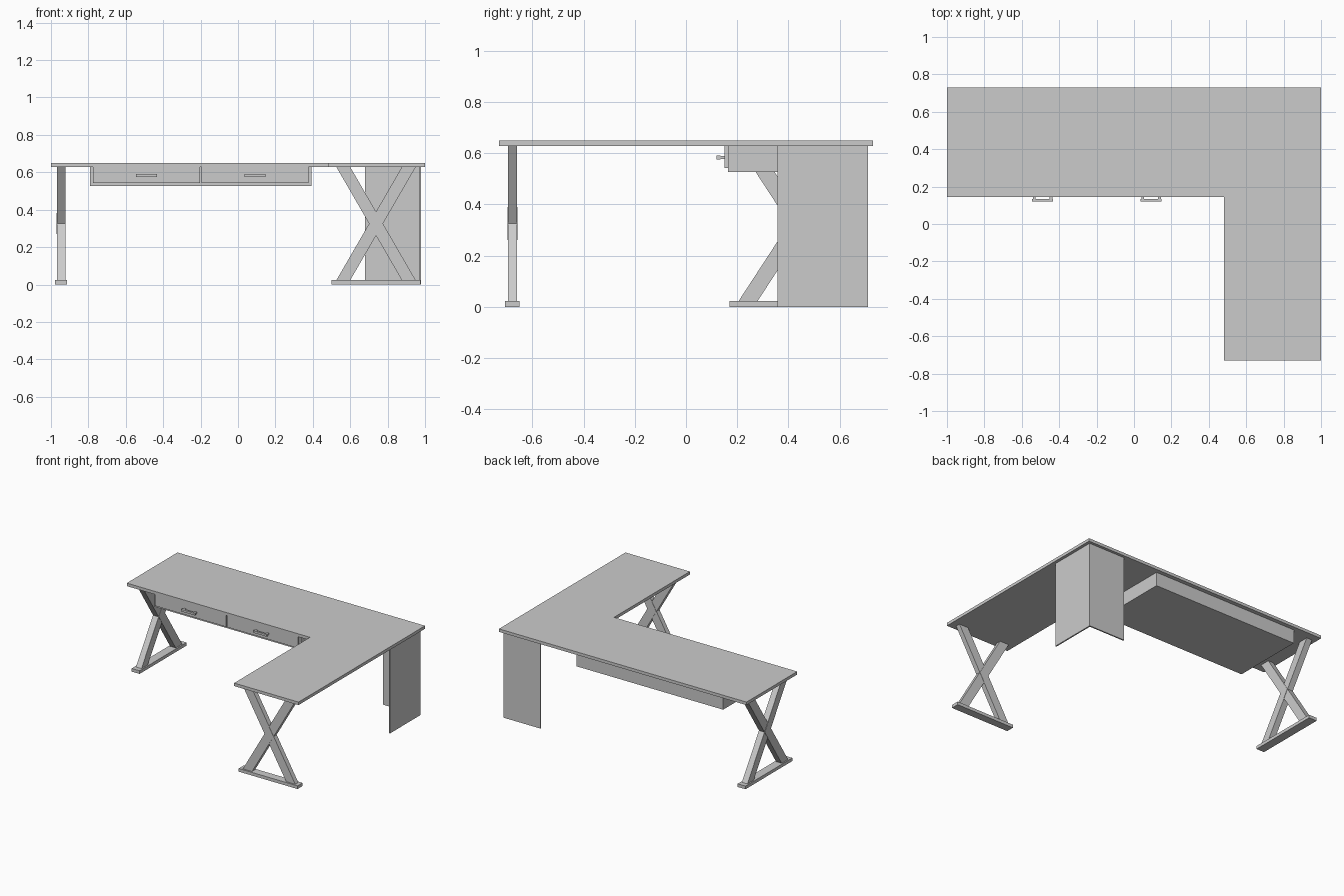
import bpy, bmesh
from mathutils import Vector

cube = bpy.data.objects.get("Cube")
if cube:
    bpy.data.objects.remove(cube, do_unlink=True)

mat = bpy.data.materials.new("light_grey")
mat.use_nodes = True
GREY = (0.6, 0.6, 0.6, 1)
mat.diffuse_color = GREY
mat.node_tree.nodes["Principled BSDF"].inputs["Base Color"].default_value = GREY


def prism(name, outline, direction):
    """Extrude a closed outline along a direction."""
    bm = bmesh.new()
    face = bm.faces.new([bm.verts.new(p) for p in outline])
    new = bmesh.ops.extrude_face_region(bm, geom=[face])["geom"]
    bmesh.ops.translate(bm, vec=Vector(direction),
                        verts=[g for g in new if isinstance(g, bmesh.types.BMVert)])
    bmesh.ops.recalc_face_normals(bm, faces=bm.faces)
    mesh = bpy.data.meshes.new(name)
    bm.to_mesh(mesh)
    bm.free()
    mesh.materials.append(mat)
    obj = bpy.data.objects.new(name, mesh)
    bpy.context.collection.objects.link(obj)
    return obj


def box(name, x0, x1, y0, y1, z0, z1):
    outline = [(x0, y0, z0), (x1, y0, z0), (x1, y1, z0), (x0, y1, z0)]
    return prism(name, outline, (0, 0, z1 - z0))


UNDER, TOP, FOOT = 0.628, 0.65, 0.023

# L-shaped worktop
corners = [(-1, 0.73), (-1, 0.145), (0.48, 0.145), (0.48, -0.73), (1, -0.73), (1, 0.73)]
prism("worktop", [(x, y, UNDER) for x, y in corners], (0, 0, TOP - UNDER))


def cross_leg(name, along_x, mid, reach, spread, side, depth, foot_depth):
    """X-shaped trestle on a flat foot, running along x or y."""
    half_w = 0.037

    def place(run, z, off):
        return (mid + run, side + off, z) if along_x else (side + off, mid + run, z)

    def slab(part, profile, thick):
        outline = [place(r, z, -thick / 2) for r, z in profile]
        prism(name + part, outline, (0, thick, 0) if along_x else (thick, 0, 0))

    for part, s in (("_bar_a", 1), ("_bar_b", -1)):
        slab(part, [(-s * spread - half_w, FOOT), (-s * spread + half_w, FOOT),
                    (s * spread + half_w, UNDER), (s * spread - half_w, UNDER)], depth)
    # slightly proud joint where the bars cross
    zc = (FOOT + UNDER) / 2
    rise = half_w * (UNDER - FOOT) / (2 * spread)
    slab("_joint", [(-half_w, zc), (0, zc - rise), (half_w, zc), (0, zc + rise)], depth + 0.004)
    slab("_foot", [(-reach, 0), (reach, 0), (reach, FOOT), (-reach, FOOT)], foot_depth)


cross_leg("front_leg", True, 0.738, 0.238, 0.175, -0.678, 0.035, 0.058)
cross_leg("right_leg", False, 0.44, 0.27, 0.1975, -0.946, 0.045, 0.064)

# Corner panels
box("corner_back_panel", 0.68, 0.978, 0.7, 0.71, 0, UNDER)
box("corner_side_panel", 0.968, 0.978, 0.357, 0.7, 0, UNDER)

# Drawer case, drawer fronts and handles
box("drawer_case", -0.79, 0.393, 0.163, 0.7, 0.527, UNDER)
for name, x0, x1 in (("right", -0.775, -0.202), ("left", -0.195, 0.378)):
    box(name + "_drawer_front", x0, x1, 0.15, 0.163, 0.542, UNDER)
    c = (x0 + x1) / 2
    box(name + "_handle_grip", c - 0.056, c + 0.056, 0.12, 0.134, 0.575, 0.59)
    for s in (-1, 1):
        px = c + s * 0.045
        box(name + "_handle_post", px - 0.007, px + 0.007, 0.134, 0.15, 0.577, 0.588)
